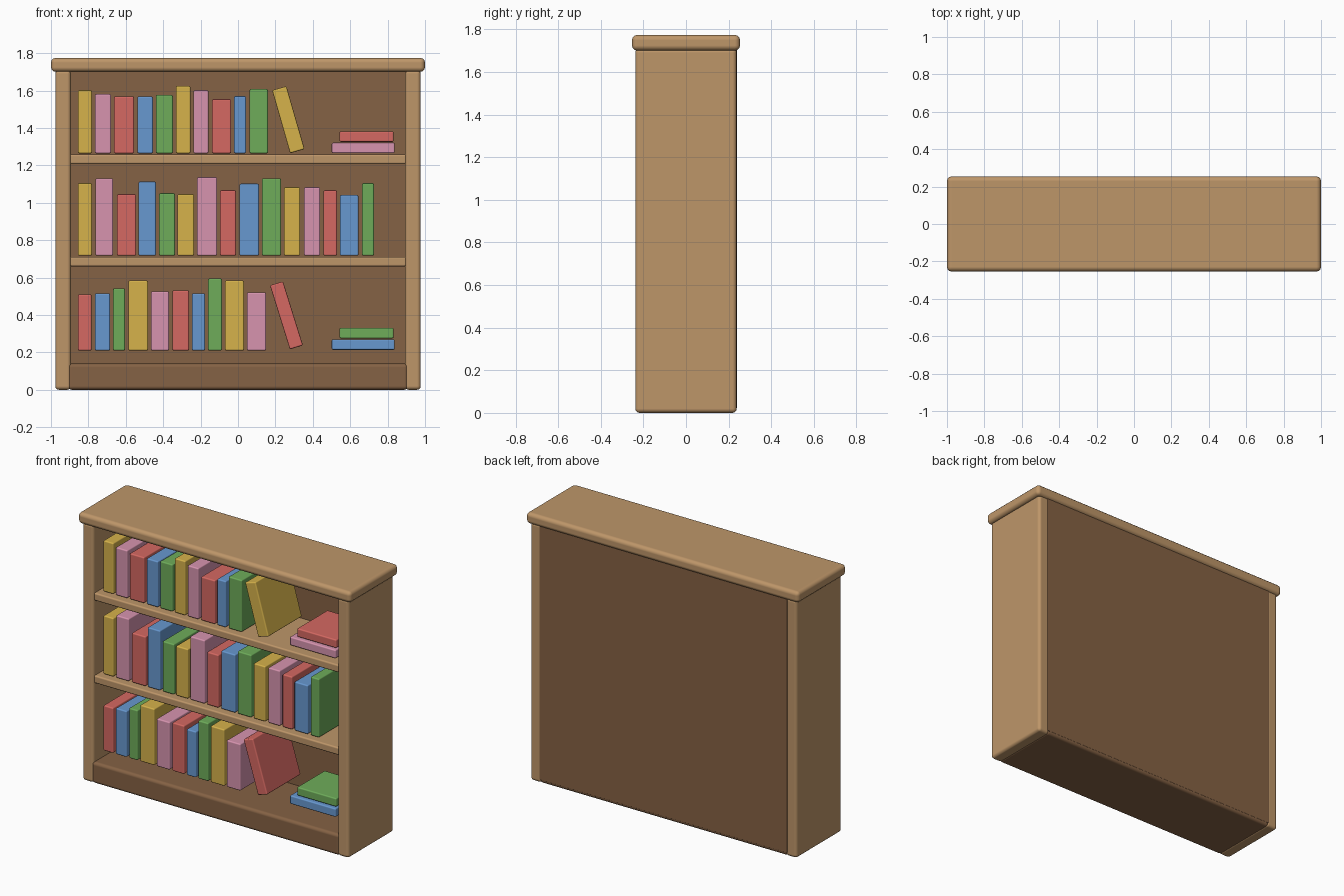
import bpy, bmesh, math
from mathutils import Matrix


def material(name, rgb):
    m = bpy.data.materials.new(name)
    m.diffuse_color = (*rgb, 1)
    return m


LIGHT = material("light wood", (0.515, 0.305, 0.141))
DARK = material("dark wood", (0.235, 0.122, 0.058))
COVERS = {
    "Y": material("yellow cover", (0.67, 0.445, 0.07)),
    "P": material("pink cover", (0.68, 0.296, 0.43)),
    "R": material("red cover", (0.665, 0.14, 0.122)),
    "B": material("blue cover", (0.136, 0.314, 0.63)),
    "G": material("green cover", (0.156, 0.413, 0.102)),
}


def box(name, x, y, z, mat, bevel, tilt=0.0):
    """Rounded box from (min, max) ranges, optionally tilted about y."""
    bm = bmesh.new()
    bmesh.ops.create_cube(bm, size=1)
    size = [b - a for a, b in (x, y, z)]
    bm.transform(Matrix.Diagonal((*size, 1)))
    for f in bm.faces:
        f.smooth = True
    me = bpy.data.meshes.new(name)
    bm.to_mesh(me)
    bm.free()
    me.materials.append(mat)
    ob = bpy.data.objects.new(name, me)
    ob.location = [(a + b) / 2 for a, b in (x, y, z)]
    ob.rotation_euler.y = math.radians(tilt)
    bpy.context.collection.objects.link(ob)
    mod = ob.modifiers.new("rounding", "BEVEL")
    mod.width, mod.segments, mod.harden_normals = bevel, 3, True
    return ob


# Case
box("top_board", (-1, 1), (-0.254, 0.254), (1.7, 1.774), LIGHT, 0.025)
for side, s in (("left", -1), ("right", 1)):
    box(side + "_side", sorted((s * 0.977, s * 0.893)), (-0.238, 0.238),
        (0, 1.71), LIGHT, 0.02)
box("plinth", (-0.909, 0.909), (-0.238, 0.237), (0, 0.14), DARK, 0.02)
box("back_panel", (-0.909, 0.909), (0.195, 0.2385), (0.02, 1.705), DARK, 0.004)
for name, z in (("lower", 0.66), ("upper", 1.207)):
    box(name + "_shelf", (-0.9, 0.9), (-0.228, 0.2), (z, z + 0.051), LIGHT, 0.01)

# Upright books: colours, then (left, right, height) for each
ROWS = {
    "top": (1.264, "YPRBGYPRBG", [
        (-0.856, -0.781, 0.338), (-0.765, -0.679, 0.317), (-0.663, -0.556, 0.304),
        (-0.538, -0.455, 0.304), (-0.439, -0.348, 0.312), (-0.332, -0.254, 0.36),
        (-0.238, -0.158, 0.338), (-0.139, -0.037, 0.29), (-0.021, 0.043, 0.306),
        (0.062, 0.16, 0.344)]),
    "middle": (0.717, "YPRBGYPRBGYPRBG", [
        (-0.856, -0.781, 0.388), (-0.762, -0.668, 0.414), (-0.647, -0.545, 0.329),
        (-0.532, -0.439, 0.396), (-0.422, -0.337, 0.334), (-0.324, -0.235, 0.329),
        (-0.219, -0.112, 0.42), (-0.096, -0.011, 0.35), (0.008, 0.112, 0.385),
        (0.128, 0.23, 0.414), (0.246, 0.332, 0.366), (0.353, 0.439, 0.366),
        (0.457, 0.529, 0.35), (0.545, 0.644, 0.324), (0.663, 0.727, 0.388)]),
    "bottom": (0.21, "RBGYPRBGYP", [
        (-0.856, -0.783, 0.3), (-0.765, -0.684, 0.305), (-0.668, -0.604, 0.332),
        (-0.586, -0.481, 0.374), (-0.465, -0.369, 0.316), (-0.35, -0.262, 0.321),
        (-0.246, -0.176, 0.305), (-0.16, -0.086, 0.385), (-0.07, 0.032, 0.374),
        (0.048, 0.15, 0.31)]),
}
for row, (z, colours, books) in ROWS.items():
    for i, (c, (x0, x1, h)) in enumerate(zip(colours, books)):
        box(f"{row}_book_{i + 1}", (x0, x1), (-0.19, 0.16), (z, z + h),
            COVERS[c], 0.008)


# Leaning book and flat stack at the right end of a row
def lean_and_stack(row, c, cx, cz, w, h, tilt, z, low, high, back):
    box(row + "_leaning_book", (cx - w / 2, cx + w / 2), (-0.19, 0.165),
        (cz - h / 2, cz + h / 2), COVERS[c], 0.008, tilt)
    box(row + "_stack_lower_book", (0.501, 0.838), (-0.175, 0.17),
        (z, z + 0.056), COVERS[low], 0.008)
    box(row + "_stack_upper_book", (0.543, 0.832), (-0.16, back),
        (z + 0.061, z + 0.117), COVERS[high], 0.008)


lean_and_stack("top", "Y", 0.269, 1.444, 0.08, 0.35, -16, 1.265, "P", "R", 0.16)
lean_and_stack("bottom", "R", 0.259, 0.398, 0.073, 0.358, -17.3, 0.214, "B", "G", 0.13)
